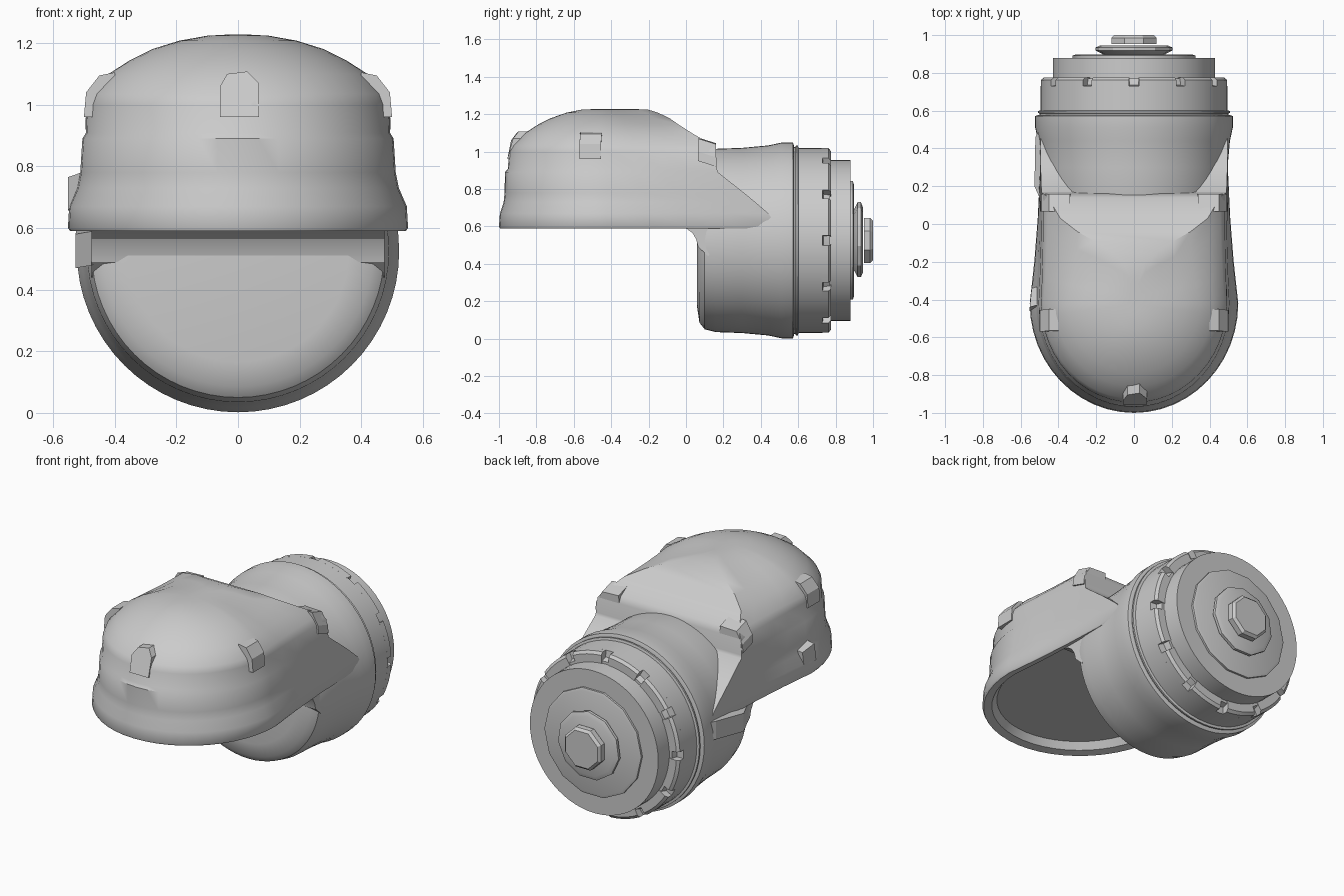
import bpy, bmesh
from math import sin, cos, pi, radians
from mathutils import Vector

cube = bpy.data.objects.get("Cube")
if cube:
    bpy.data.objects.remove(cube, do_unlink=True)

AXIS_Z = 0.525   # height of the barrel axis

grey = bpy.data.materials.new("plain grey")
grey.use_nodes = True
grey.diffuse_color = (0.6, 0.6, 0.6, 1)
grey.node_tree.nodes["Principled BSDF"].inputs["Base Color"].default_value = (0.6, 0.6, 0.6, 1)


def finish(name, bm, angle=32):
    bmesh.ops.remove_doubles(bm, verts=bm.verts, dist=0.0002)
    bmesh.ops.recalc_face_normals(bm, faces=bm.faces)
    me = bpy.data.meshes.new(name)
    bm.to_mesh(me)
    bm.free()
    me.materials.append(grey)
    me.shade_smooth()
    me.set_sharp_from_angle(angle=radians(angle))
    ob = bpy.data.objects.new(name, me)
    bpy.context.collection.objects.link(ob)
    return ob


def bridge(bm, a, b):
    n = len(a)
    for i in range(n):
        j = (i + 1) % n
        bm.faces.new((a[i], a[j], b[j], b[i]))


def lathe(name, profile, sides, turn=0.0):
    """Spin (radius, y) points about the barrel axis and cap both ends."""
    bm = bmesh.new()
    rings = []
    for r, y in profile:
        angles = [turn + 2 * pi * i / sides for i in range(sides)]
        rings.append([bm.verts.new((r * sin(a), y, AXIS_Z + r * cos(a))) for a in angles])
    for a, b in zip(rings, rings[1:]):
        bridge(bm, a, b)
    bm.faces.new(rings[0])
    bm.faces.new(rings[-1])
    return finish(name, bm)


def hood_ring(bm, w, front, back, z, wb=None):
    """U-shaped outline: straight sides, elliptical nose, flat back."""
    wb = w if wb is None else wb
    c = -0.42
    side = [(wb + (w - wb) * (t / 4) ** 2, back + (c - back) * t / 4) for t in range(4)]
    pts = list(side)
    steps = 24
    for i in range(steps + 1):
        a = pi * i / steps
        pts.append((w * cos(a), c + (front - c) * sin(a)))
    pts += [(-x, y) for x, y in reversed(side)]
    return [bm.verts.new((x, y, z)) for x, y in pts]


def block(name, corners, depth):
    """Prism from a closed outline, extruded along a vector."""
    bm = bmesh.new()
    a = [bm.verts.new(p) for p in corners]
    b = [bm.verts.new(Vector(p) + Vector(depth)) for p in corners]
    bridge(bm, a, b)
    bm.faces.new(a)
    bm.faces.new(b)
    return finish(name, bm, 20)


# Hood: recessed underside, brim lip, band, ledge, then dome
bm = bmesh.new()
sections = [
    (0.47, -0.925, 0.14, 0.64), (0.50, -0.95, 0.14, 0.60, 0.47),
    (0.545, -0.995, 0.50, 0.59, 0.49), (0.552, -1.0, 0.49, 0.60, 0.495),
    (0.548, -0.995, 0.44, 0.67, 0.495), (0.522, -0.975, 0.37, 0.73, 0.495),
    (0.512, -0.97, 0.31, 0.78, 0.495), (0.505, -0.968, 0.17, 0.89, 0.49),
    (0.494, -0.953, 0.165, 0.908, 0.488),
    (0.492, -0.945, 0.16, 1.0, 0.48), (0.48, -0.925, 0.14, 1.035, 0.455),
    (0.42, -0.86, 0.03, 1.10, 0.39), (0.35, -0.79, -0.04, 1.145, 0.30),
    (0.28, -0.72, -0.09, 1.18, 0.21), (0.19, -0.64, -0.15, 1.208, 0.12),
    (0.10, -0.56, -0.20, 1.224, 0.06), (0.03, -0.48, -0.28, 1.228, 0.02),
]
rings = [hood_ring(bm, *s) for s in sections]
for a, b in zip(rings, rings[1:]):
    bridge(bm, a, b)
bm.faces.new(rings[0])
bm.faces.new(rings[-1])
finish("hood", bm, 38)

# Curved web joining the hood underside to the barrel front
block("underside_web", [(-0.475, -0.05, 0.61), (-0.475, 0.0, 0.59), (-0.475, 0.035, 0.565),
                        (-0.475, 0.055, 0.53), (-0.475, 0.065, 0.49), (-0.475, 0.12, 0.44),
                        (-0.475, 0.2, 0.61)], (0.95, 0, 0))

# Barrel with rounded front edge, flared rear collar and seam
lathe("barrel", [(0.36, 0.06), (0.44, 0.072), (0.475, 0.1), (0.49, 0.16), (0.495, 0.3),
                 (0.508, 0.44), (0.523, 0.51), (0.523, 0.572), (0.505, 0.578)], 64)
lathe("seam_ring", [(0.5, 0.575), (0.5, 0.585), (0.508, 0.588), (0.508, 0.598), (0.494, 0.602)], 64)
lathe("rear_collar", [(0.494, 0.6), (0.494, 0.73), (0.455, 0.735), (0.445, 0.77)], 64)

# Raised rim segments with small gaps round the collar
bm = bmesh.new()
count, steps = 12, 6
section = [(0.43, 0.725), (0.494, 0.725), (0.494, 0.762), (0.478, 0.775), (0.43, 0.775)]
for k in range(count):
    loops = []
    for i in range(steps + 1):
        a = 2 * pi / count * (k + 0.5 + 0.8 * (i / steps - 0.5))
        loops.append([bm.verts.new((r * sin(a), y, AXIS_Z + r * cos(a))) for r, y in section])
    for a, b in zip(loops, loops[1:]):
        bridge(bm, a, b)
    bm.faces.new(loops[0])
    bm.faces.new(loops[-1])
finish("rim_segments", bm)

# Stacked end discs
lathe("end_plate", [(0.43, 0.76), (0.43, 0.88)], 64)
lathe("thin_disc", [(0.325, 0.87), (0.325, 0.892), (0.31, 0.897)], 14, pi / 14)
lathe("middle_disc", [(0.16, 0.895), (0.205, 0.918), (0.205, 0.935), (0.18, 0.945)], 11)
lathe("end_knob", [(0.13, 0.952), (0.13, 0.985), (0.115, 1.0)], 8, pi / 8)

# Lug on the nose of the dome
block("nose_lug", [(-0.058, -0.955, 0.96), (-0.058, -0.935, 1.06), (-0.035, -0.905, 1.1),
                   (0.03, -0.895, 1.108), (0.068, -0.925, 1.07), (0.068, -0.955, 0.96)], (0, 0.1, 0))
for s, side in ((1, "left"), (-1, "right")):
    # Side lugs on the dome
    block(side + "_lug", [(s * 0.50, -0.57, 0.96), (s * 0.493, -0.57, 1.04), (s * 0.45, -0.565, 1.095),
                          (s * 0.40, -0.565, 1.105), (s * 0.39, -0.57, 0.96)], (0, 0.115, 0))
    # Rear lugs where the hood meets the barrel
    block(side + "_rear_lug", [(s * 0.33, 0.065, 0.95), (s * 0.495, 0.065, 0.95), (s * 0.49, 0.065, 1.0),
                               (s * 0.45, 0.065, 1.07), (s * 0.34, 0.065, 1.075)], (0, 0.095, -0.03))

# Low cheek swelling and small brim spur on the right
block("cheek_fin", [(-0.47, 0.07, 0.48), (-0.527, 0.2, 0.47), (-0.522, 0.46, 0.52),
                    (-0.47, 0.56, 0.52)], (0, 0, 0.11))
block("brim_spur", [(-0.552, -0.46, 0.66), (-0.552, -0.44, 0.765), (-0.48, -0.42, 0.79),
                    (-0.48, -0.42, 0.66)], (0.01, 0.1, -0.02))
